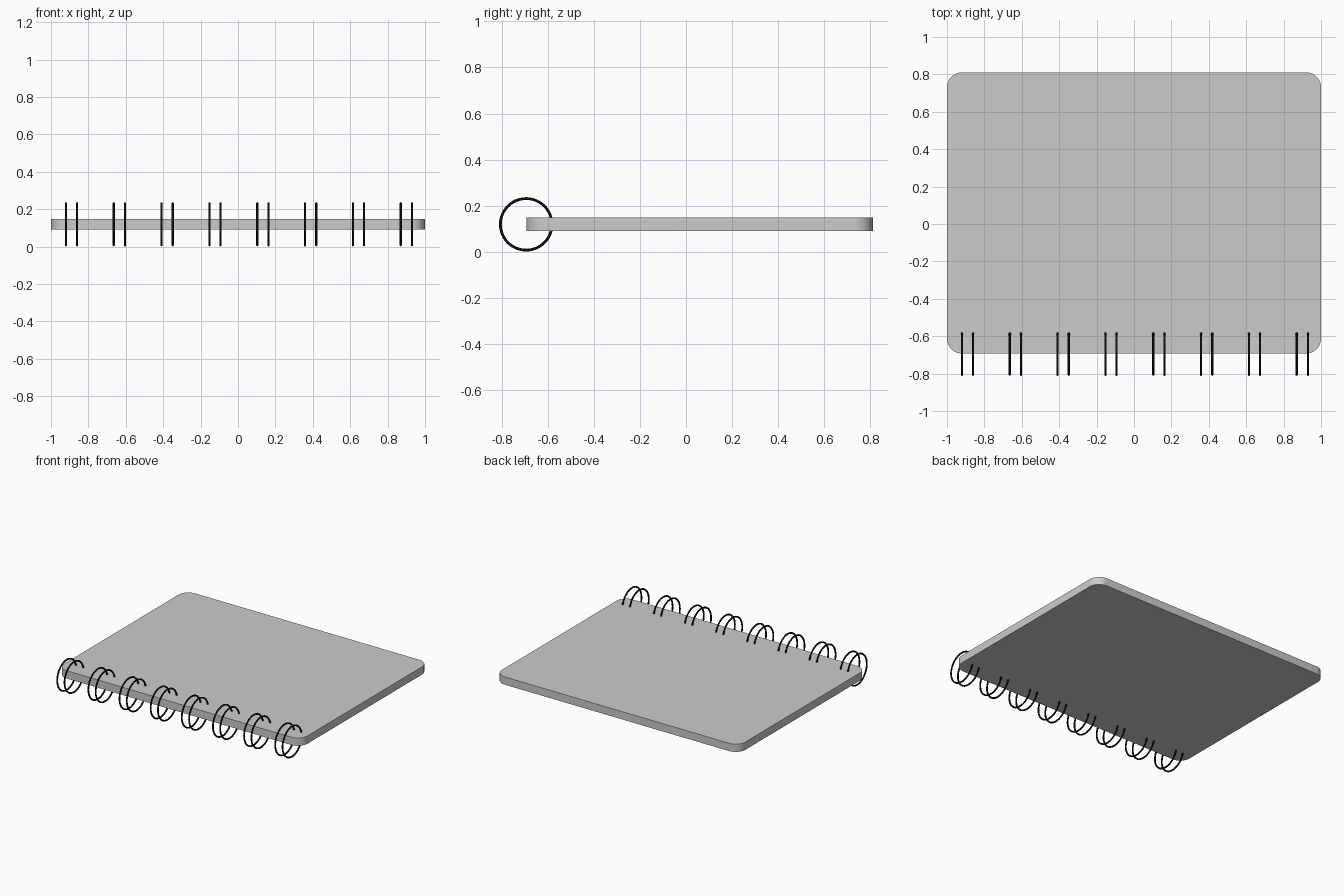
import bpy, bmesh
from math import cos, sin, pi

if "Cube" in bpy.data.objects:
    bpy.data.objects.remove(bpy.data.objects["Cube"])

MID_Z = 0.119
black = bpy.data.materials.new("black_wire")
black.diffuse_color = (0.005, 0.005, 0.005, 1)
black.use_nodes = True
black.node_tree.nodes["Principled BSDF"].inputs["Base Color"].default_value = black.diffuse_color

# Page block: rounded rectangle extruded upward
X, Y0, Y1, R, H, N = 1.0, -0.692, 0.811, 0.08, 0.029, 10
bm = bmesh.new()
corners = [(X - R, Y1 - R, 0), (-X + R, Y1 - R, 1), (-X + R, Y0 + R, 2), (X - R, Y0 + R, 3)]
verts = []
for cx, cy, q in corners:
    for i in range(N + 1):
        a = (q + i / N) * pi / 2
        verts.append(bm.verts.new((cx + R * cos(a), cy + R * sin(a), MID_Z - H)))
base = bm.faces.new(verts)
ext = bmesh.ops.extrude_face_region(bm, geom=[base])
top = [v for v in ext["geom"] if isinstance(v, bmesh.types.BMVert)]
bmesh.ops.translate(bm, verts=top, vec=(0, 0, 2 * H))
bmesh.ops.recalc_face_normals(bm, faces=bm.faces)
mesh = bpy.data.meshes.new("page_block")
bm.to_mesh(mesh)
bm.free()
block = bpy.data.objects.new("page_block", mesh)
bpy.context.collection.objects.link(block)
bpy.context.view_layer.objects.active = block
block.select_set(True)
bpy.ops.object.shade_smooth_by_angle()

# Binding: eight pairs of wire rings piercing the front edge
for i in range(8):
    for j, side in enumerate((-1, 1)):
        x = -0.89 + 0.2557 * i + side * 0.03
        bpy.ops.mesh.primitive_torus_add(
            major_radius=0.112, minor_radius=0.006, major_segments=48, minor_segments=10,
            location=(x, -0.694, MID_Z), rotation=(0, pi / 2, 0))
        ring = bpy.context.object
        ring.name = f"binding_ring_{i + 1}_{'left' if j == 0 else 'right'}"
        ring.data.materials.append(black)
        bpy.ops.object.shade_smooth()
